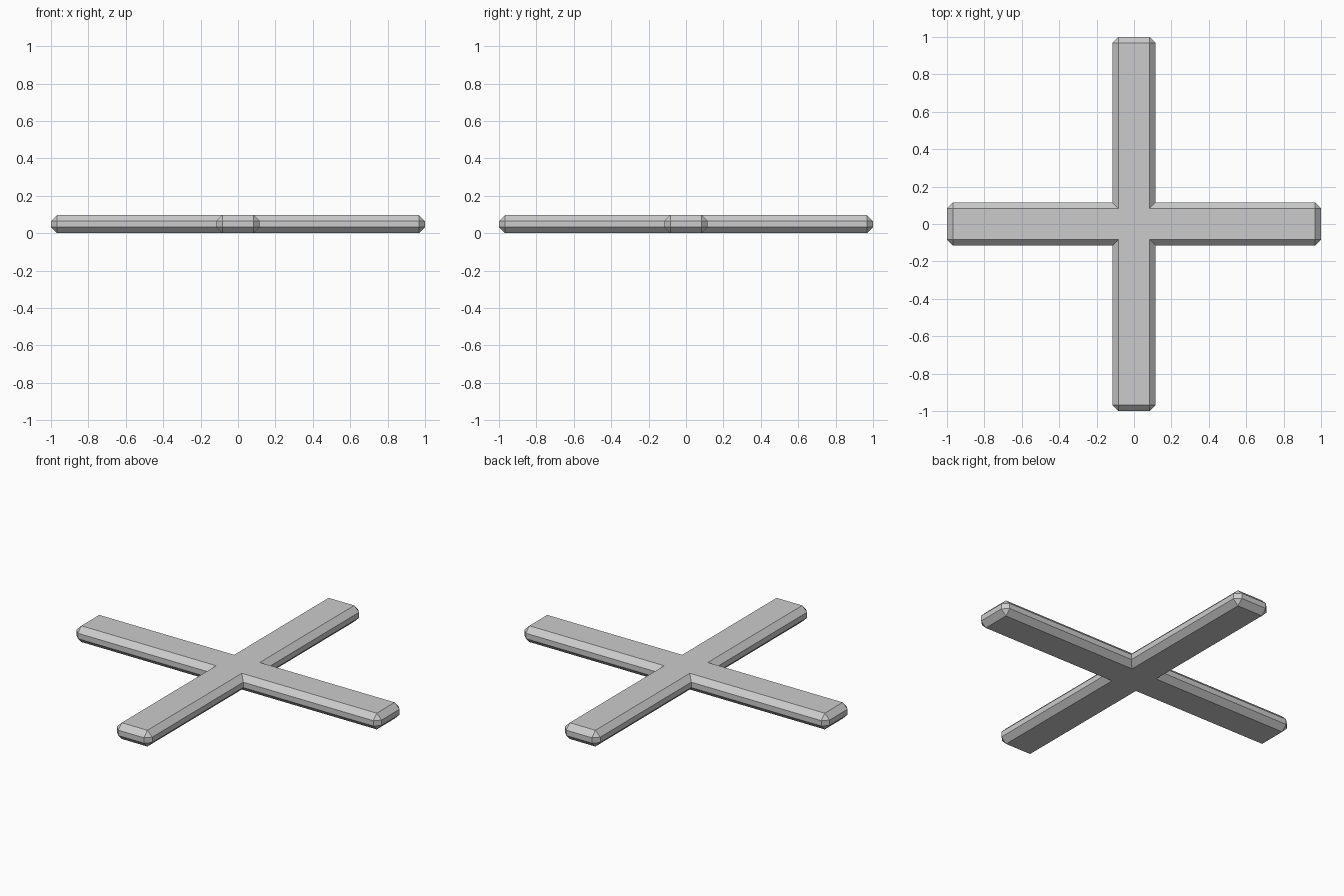
import bpy, bmesh

if "Cube" in bpy.data.objects:
    bpy.data.objects.remove(bpy.data.objects["Cube"])

HALF, WIDTH, HEIGHT, CHAMFER = 1.0, 0.116, 0.096, 0.032

# Plan outline of the cross: one arm tip and inner corner, turned four times
outline = []
x, y = [HALF, HALF, WIDTH], [-WIDTH, WIDTH, WIDTH]
for _ in range(4):
    outline += list(zip(x, y))
    x, y = [-v for v in y], x

# Extrude the outline to a flat prism
bm = bmesh.new()
base = bm.faces.new([bm.verts.new((px, py, 0)) for px, py in outline])
top = bmesh.ops.extrude_face_region(bm, geom=[base])
bmesh.ops.translate(bm, vec=(0, 0, HEIGHT),
                    verts=[g for g in top["geom"] if isinstance(g, bmesh.types.BMVert)])
if not any(f.normal.z < -0.9 for f in bm.faces):
    bm.faces.ensure_lookup_table()
bmesh.ops.recalc_face_normals(bm, faces=bm.faces[:])

# Chamfer every edge except the four upright inner corners
edges = [e for e in bm.edges
         if not all(abs(v.co.x) < 0.5 and abs(v.co.y) < 0.5 for v in e.verts)]
bmesh.ops.bevel(bm, geom=edges, offset=CHAMFER, offset_type='OFFSET',
                segments=1, profile=0.5, affect='EDGES', clamp_overlap=False)
bmesh.ops.recalc_face_normals(bm, faces=bm.faces[:])

mesh = bpy.data.meshes.new("cross_bar")
bm.to_mesh(mesh)
bm.free()
cross = bpy.data.objects.new("cross_bar", mesh)
bpy.context.collection.objects.link(cross)

# Plain grey
grey = bpy.data.materials.new("grey")
grey.diffuse_color = (0.6, 0.6, 0.6, 1)
grey.use_nodes = True
grey.node_tree.nodes["Principled BSDF"].inputs["Base Color"].default_value = grey.diffuse_color
mesh.materials.append(grey)
